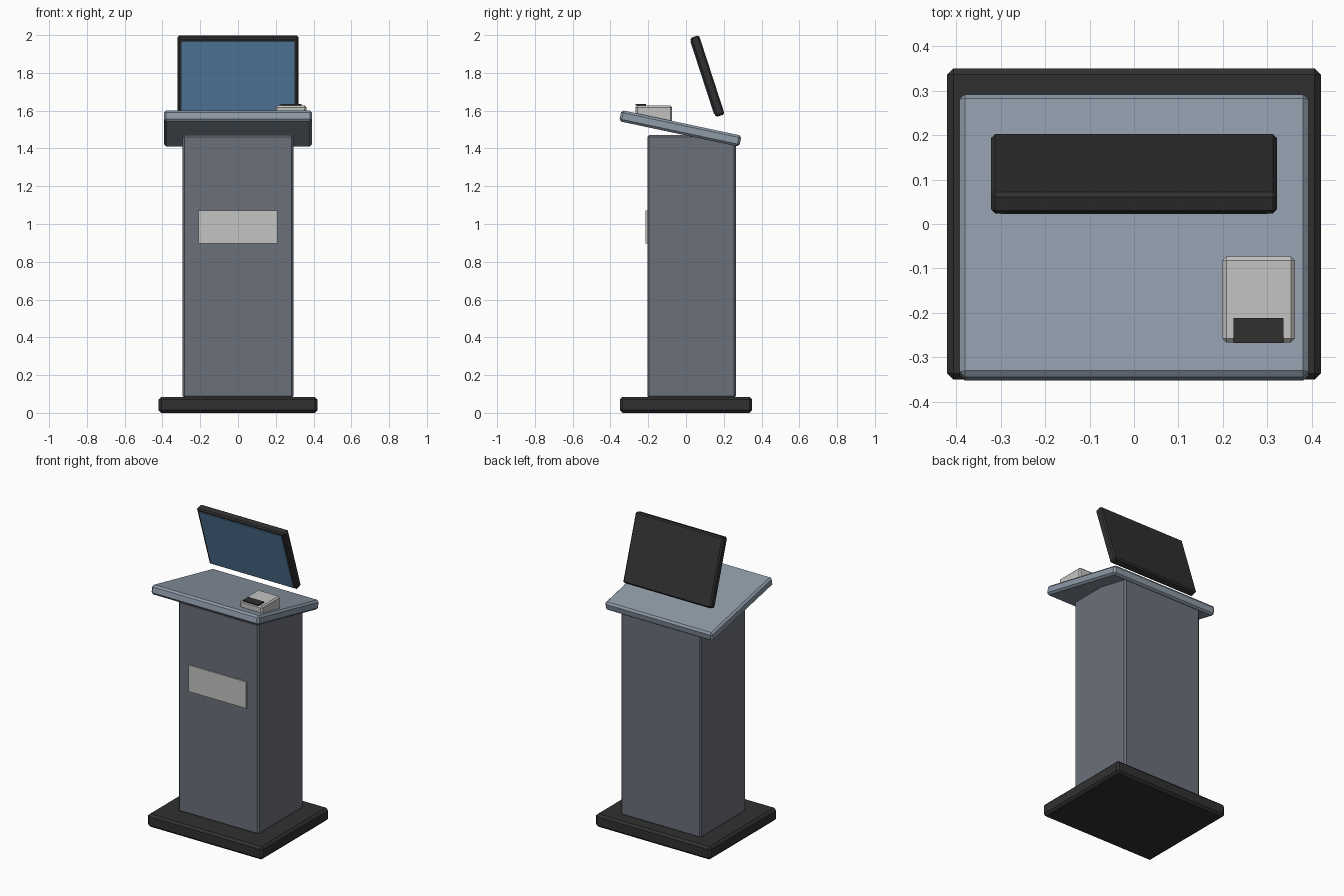
import bpy
from math import radians

cube = bpy.data.objects.get("Cube")
if cube:
    bpy.data.objects.remove(cube, do_unlink=True)


def material(name, rgb):
    mat = bpy.data.materials.new(name)
    mat.use_nodes = True
    colour = (*rgb, 1)
    mat.diffuse_color = colour
    mat.node_tree.nodes["Principled BSDF"].inputs["Base Color"].default_value = colour
    return mat


black = material("black", (0.03, 0.03, 0.03))
slate = material("slate grey", (0.147, 0.16, 0.195))
blue_grey = material("blue grey", (0.27, 0.325, 0.395))
pale = material("pale grey", (0.55, 0.55, 0.54))
glass = material("screen blue", (0.105, 0.24, 0.42))


def box(name, size, centre, mat, bevel=0.0, tilt=0.0, parent=None):
    """Box with chamfered edges, tilted about x."""
    bpy.ops.mesh.primitive_cube_add(size=1)
    obj = bpy.context.object
    obj.name = name
    for v in obj.data.vertices:
        v.co = [c * s for c, s in zip(v.co, size)]
    obj.location = centre
    obj.rotation_euler.x = radians(tilt)
    obj.data.materials.append(mat)
    if bevel:
        mod = obj.modifiers.new("chamfer", "BEVEL")
        mod.width = bevel
        mod.segments = 1
    obj.parent = parent
    return obj


# Stand
box("base", (0.84, 0.70, 0.085), (0, 0, 0.0425), black, 0.014)
box("column", (0.585, 0.47, 1.39), (0, 0.03, 0.775), slate, 0.01)
box("front_label", (0.42, 0.009, 0.175), (0, -0.2095, 0.984), pale)

# Sloping desk
box("desk_top", (0.785, 0.65, 0.06), (0, -0.03, 1.506), blue_grey, 0.012, -12)

# Monitor leaning forward, with the screen as a thin plate on its front
monitor = box("monitor", (0.643, 0.44, 0.05), (0, 0.113, 1.783), black, 0.009, 108)
box("screen", (0.60, 0.405, 0.006), (0, 0, 0.026), glass, parent=monitor)

# Card reader on the desk
box("card_reader", (0.163, 0.193, 0.10), (0.28, -0.17, 1.577), pale, 0.009)
box("reader_slot", (0.112, 0.056, 0.009), (0.28, -0.239, 1.631), black)
